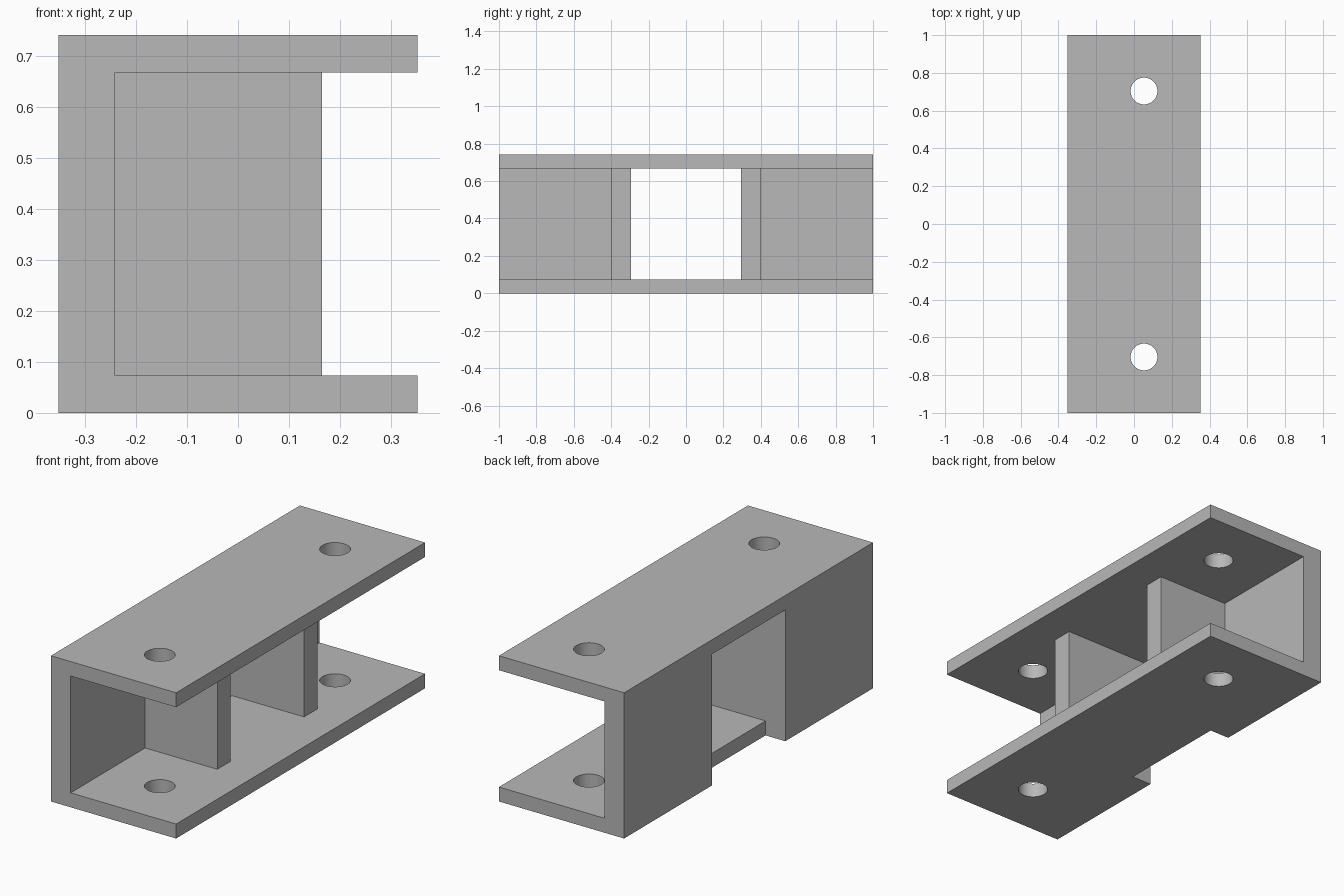
import bpy, bmesh, math
from mathutils import Matrix, Vector

cube = bpy.data.objects.get("Cube")
if cube:
    bpy.data.objects.remove(cube, do_unlink=True)

# Main dimensions
HX, HY, H = 0.352, 1.0, 0.741      # half width, half length, height
T = 0.0735                         # flange thickness
WALL = -0.241                      # inner face of the side wall
RIB_X = 0.165                      # free edge of the ribs
GAP, RIB_Y = 0.295, 0.402          # inner and outer rib faces

grey = bpy.data.materials.new("plain grey")
grey.use_nodes = True
colour = (0.48, 0.48, 0.48, 1)
grey.diffuse_color = colour
grey.node_tree.nodes["Principled BSDF"].inputs["Base Color"].default_value = colour


def add_object(name, bm):
    bmesh.ops.recalc_face_normals(bm, faces=bm.faces)
    mesh = bpy.data.meshes.new(name)
    bm.to_mesh(mesh)
    bm.free()
    mesh.materials.append(grey)
    ob = bpy.data.objects.new(name, mesh)
    bpy.context.collection.objects.link(ob)
    return ob


def box(name, lo, hi):
    lo, hi = Vector(lo), Vector(hi)
    bm = bmesh.new()
    bmesh.ops.create_cube(bm, size=1, matrix=Matrix.Translation((lo + hi) / 2)
                          @ Matrix.Diagonal((*(hi - lo), 1)))
    return add_object(name, bm)


def cylinder(name, x, y, radius):
    bm = bmesh.new()
    bmesh.ops.create_cone(bm, cap_ends=True, segments=48, radius1=radius,
                          radius2=radius, depth=3,
                          matrix=Matrix.Translation((x, y, 0)))
    return add_object(name, bm)


def combine(target, tool, operation):
    mod = target.modifiers.new(tool.name, "BOOLEAN")
    mod.operation, mod.solver, mod.object = operation, "EXACT", tool
    bpy.context.view_layer.update()
    evaluated = target.evaluated_get(bpy.context.evaluated_depsgraph_get())
    mesh = bpy.data.meshes.new_from_object(evaluated)
    target.modifiers.clear()
    target.data = mesh
    bpy.data.objects.remove(tool, do_unlink=True)


# C-shaped channel extruded along its length
profile = [(-HX, 0), (HX, 0), (HX, T), (WALL, T),
           (WALL, H - T), (HX, H - T), (HX, H), (-HX, H)]
bm = bmesh.new()
face = bm.faces.new([bm.verts.new((x, -HY, z)) for x, z in profile])
ext = bmesh.ops.extrude_face_region(bm, geom=[face])
bmesh.ops.translate(bm, vec=(0, 2 * HY, 0),
                    verts=[v for v in ext["geom"] if isinstance(v, bmesh.types.BMVert)])
channel = add_object("channel_bracket", bm)

# Two cross ribs, sunk slightly into the channel
for side in (-1, 1):
    y0, y1 = sorted((side * GAP, side * RIB_Y))
    rib = box("rib", (WALL - 0.05, y0, T / 2), (RIB_X, y1, H - T / 2))
    combine(channel, rib, "UNION")

# Opening through the side wall, running out through the bottom
opening = box("wall_opening", (-1, -GAP, -1), (WALL, GAP, H - T))
combine(channel, opening, "DIFFERENCE")

# Bolt holes through both flanges
for side in (-1, 1):
    combine(channel, cylinder("bolt_hole", 0.053, side * 0.704, 0.071), "DIFFERENCE")

# Merge leftover coplanar faces
bm = bmesh.new()
bm.from_mesh(channel.data)
bmesh.ops.remove_doubles(bm, verts=bm.verts, dist=0.0001)
bmesh.ops.dissolve_limit(bm, angle_limit=math.radians(1), verts=bm.verts, edges=bm.edges)
bm.to_mesh(channel.data)
bm.free()
channel.data.name = "channel_bracket"

# Round hole walls, crisp plate edges
bpy.ops.object.select_all(action="DESELECT")
channel.select_set(True)
bpy.context.view_layer.objects.active = channel
bpy.ops.object.shade_smooth_by_angle(angle=math.radians(30))
